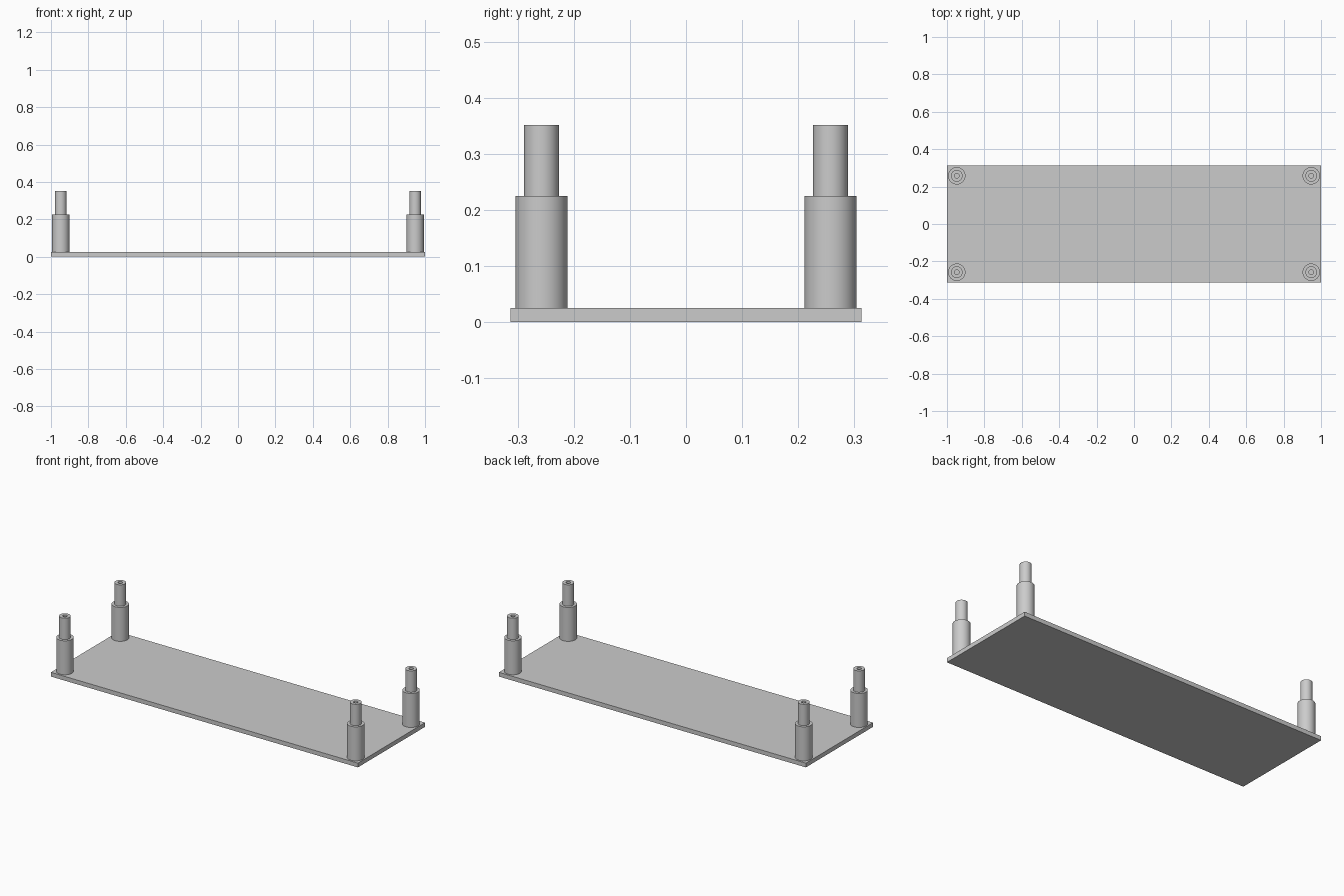
import bpy
import bmesh
import math

cube = bpy.data.objects.get("Cube")
if cube:
    bpy.data.objects.remove(cube, do_unlink=True)

SEGMENTS = 48
PLATE_SIZE = (2.0, 0.625, 0.025)
POST_X, POST_Y = 0.9475, 0.2575

grey = bpy.data.materials.new("light grey")
grey.use_nodes = True
colour = (0.6, 0.6, 0.6, 1)
grey.diffuse_color = colour
grey.node_tree.nodes["Principled BSDF"].inputs["Base Color"].default_value = colour


def add_object(name, bm, location):
    bmesh.ops.recalc_face_normals(bm, faces=bm.faces)
    mesh = bpy.data.meshes.new(name)
    bm.to_mesh(mesh)
    bm.free()
    mesh.materials.append(grey)
    obj = bpy.data.objects.new(name, mesh)
    obj.location = location
    bpy.context.collection.objects.link(obj)
    return obj


def lathe(profile):
    """Spin (radius, height) points round z; radius 0 closes an end."""
    bm = bmesh.new()
    verts = [bm.verts.new((r, 0, z)) for r, z in profile]
    edges = [bm.edges.new(pair) for pair in zip(verts, verts[1:])]
    bmesh.ops.spin(bm, geom=verts + edges, cent=(0, 0, 0), axis=(0, 0, 1),
                   angle=math.tau, steps=SEGMENTS, use_merge=True)
    bmesh.ops.remove_doubles(bm, verts=bm.verts, dist=1e-5)
    return bm


# Base plate
bm = bmesh.new()
bmesh.ops.create_cube(bm, size=1)
bmesh.ops.scale(bm, vec=PLATE_SIZE, verts=bm.verts)
add_object("base_plate", bm, (0, 0, PLATE_SIZE[2] / 2))

# Stepped corner posts: wide sleeve, narrow pin, bored screw hole
post_profile = [(0, 0), (0.0463, 0), (0.0463, 0.2), (0.031, 0.2),
                (0.031, 0.326), (0.0125, 0.326), (0.0125, 0.12), (0, 0.12)]
for side, sx in (("left", 1), ("right", -1)):
    for end, sy in (("front", -1), ("back", 1)):
        post = add_object(f"{end}_{side}_post", lathe(post_profile),
                          (sx * POST_X, sy * POST_Y, PLATE_SIZE[2]))
        bpy.ops.object.select_all(action="DESELECT")
        post.select_set(True)
        bpy.context.view_layer.objects.active = post
        bpy.ops.object.shade_smooth_by_angle(angle=math.radians(30))
